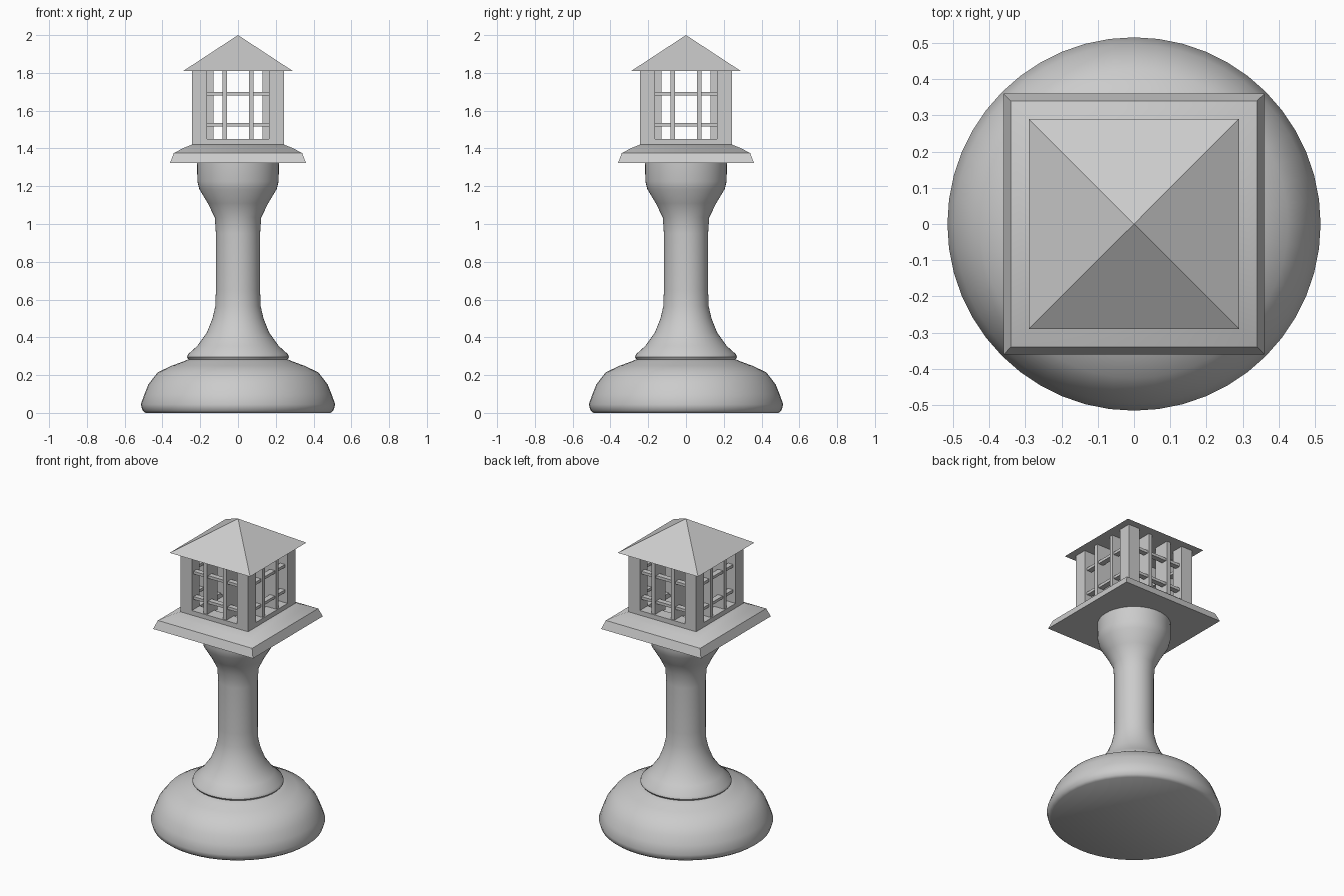
import bpy, bmesh, math

if "Cube" in bpy.data.objects:
    bpy.data.objects.remove(bpy.data.objects["Cube"])


def make_object(name, bm, smooth=None):
    bmesh.ops.recalc_face_normals(bm, faces=bm.faces)
    mesh = bpy.data.meshes.new(name)
    bm.to_mesh(mesh)
    bm.free()
    ob = bpy.data.objects.new(name, mesh)
    bpy.context.collection.objects.link(ob)
    if smooth:
        bpy.ops.object.select_all(action='DESELECT')
        ob.select_set(True)
        bpy.context.view_layer.objects.active = ob
        bpy.ops.object.shade_smooth_by_angle(angle=math.radians(smooth))
    return ob


def stacked_rings(name, profile, sides, smooth=None):
    """Closed solid from (radius, z) rings; four sides gives square rings of that half width."""
    bm = bmesh.new()
    k = math.sqrt(2) if sides == 4 else 1
    off = math.pi / 4 if sides == 4 else 0
    rings = []
    for r, z in profile:
        if r == 0:
            rings.append([bm.verts.new((0, 0, z))])
        else:
            rings.append([bm.verts.new((k * r * math.cos(off + math.tau * i / sides),
                                        k * r * math.sin(off + math.tau * i / sides), z))
                          for i in range(sides)])
    for a, b in zip(rings, rings[1:]):
        for i in range(sides):
            j = (i + 1) % sides
            if len(b) == 1:
                bm.faces.new((a[i], a[j], b[0]))
            else:
                bm.faces.new((a[i], a[j], b[j], b[i]))
    for ring in (rings[0], rings[-1]):
        if len(ring) > 1:
            bm.faces.new(ring)
    return make_object(name, bm, smooth)


def box(name, x0, x1, y0, y1, z0, z1, turn=0):
    bm = bmesh.new()
    bmesh.ops.create_cube(bm, size=1)
    for v in bm.verts:
        x = x1 if v.co.x > 0 else x0
        y = y1 if v.co.y > 0 else y0
        v.co = (x, y, z1 if v.co.z > 0 else z0)
    ob = make_object(name, bm)
    ob.rotation_euler.z = turn
    return ob


# Turned foot and column
stacked_rings("foot", [(.49, 0), (.505, .012), (.515, .045), (.495, .10), (.475, .15),
                       (.425, .215), (.35, .25), (.29, .272), (.26, .285)], 48, 40)
stacked_rings("column", [(.26, .28), (.27, .295), (.265, .31), (.215, .355), (.165, .425),
                         (.135, .50), (.12, .565), (.117, .65), (.117, .95), (.123, 1.035),
                         (.16, 1.11), (.205, 1.185), (.215, 1.225), (.217, 1.325)], 48, 40)

# Square ledge under the lantern and the pyramid roof
stacked_rings("ledge", [(.36, 1.322), (.34, 1.375), (.29, 1.402), (.245, 1.42)], 4, 40)
stacked_rings("roof", [(.29, 1.81), (0, 2.0)], 4)

# Lantern: corner post, sill and window bars, repeated on four sides
for s in range(4):
    t = s * math.pi / 2
    box("corner_post", -.243, -.163, -.243, -.163, 1.41, 1.812, t)
    box("window_sill", -.17, .17, -.243, -.163, 1.41, 1.45, t)
    for x in (-.07, .07):
        box("upright_bar", x - .0125, x + .0125, -.235, -.13, 1.44, 1.812, t)
    for z in (1.525, 1.69):
        box("cross_bar", -.17, .17, -.225, -.19, z - .009, z + .009, t)
